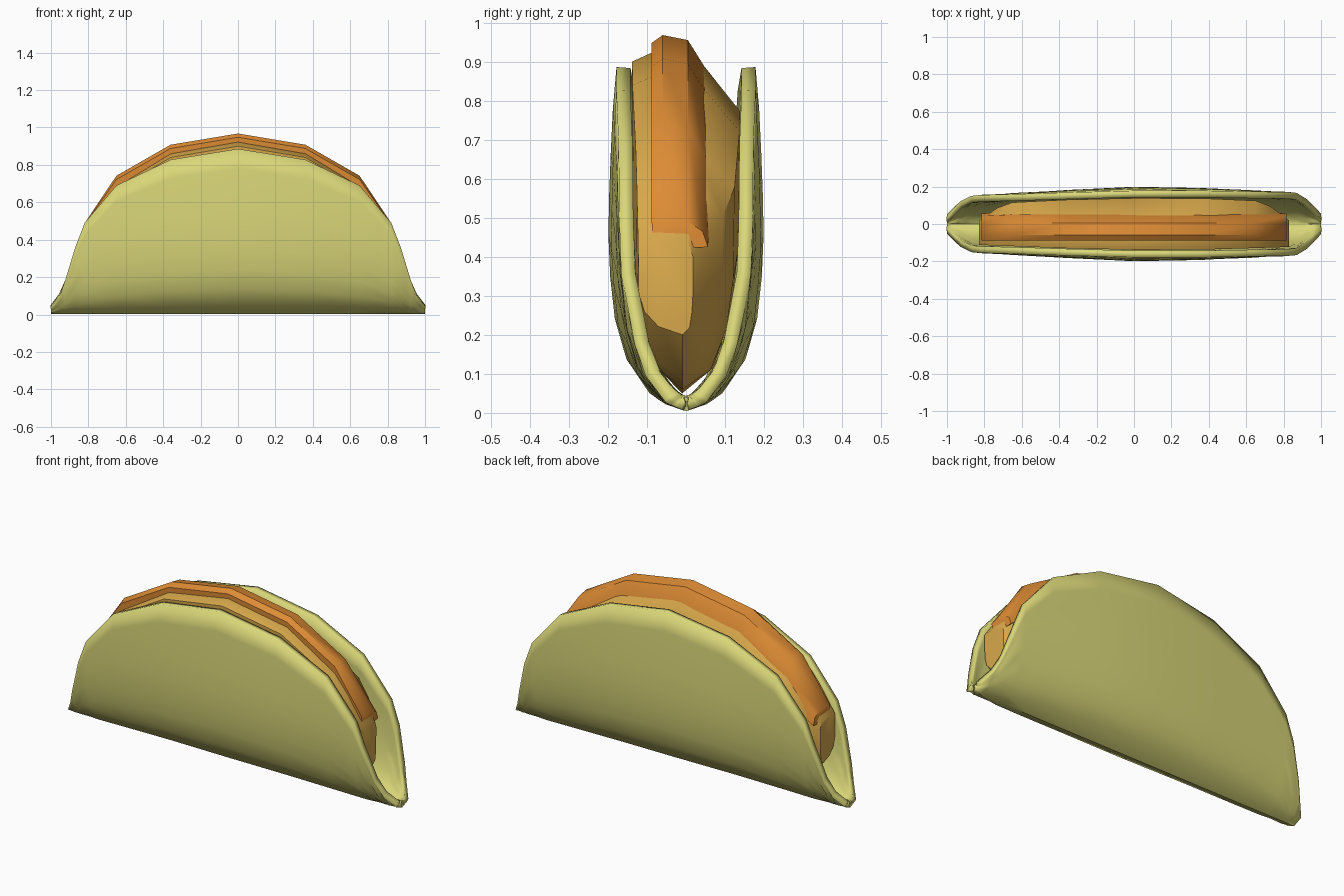
import bpy, bmesh, math

if "Cube" in bpy.data.objects:
    bpy.data.objects.remove(bpy.data.objects["Cube"])


def material(name, rgb):
    m = bpy.data.materials.new(name)
    m.diffuse_color = (*rgb, 1)
    m.use_nodes = True
    m.node_tree.nodes["Principled BSDF"].inputs["Base Color"].default_value = m.diffuse_color
    return m


def lerp(table, x):
    """Piecewise linear lookup in (x, value) pairs."""
    for (a, p), (b, q) in zip(table, table[1:]):
        if x <= b:
            return p + (q - p) * max(0, (x - a) / (b - a))
    return table[-1][1]


def loft(name, sections, mat, closed):
    """Skin a row of equal-length cross-sections running along +x."""
    bm = bmesh.new()
    rows = [[bm.verts.new(p) for p in s] for s in sections]
    n = len(rows[0])
    for a, b in zip(rows, rows[1:]):
        for j in range(n if closed else n - 1):
            k = (j + 1) % n
            bm.faces.new((a[j], a[k], b[k], b[j]))
    if closed:
        bm.faces.new(rows[0])
        bm.faces.new(rows[-1][::-1])
        bmesh.ops.recalc_face_normals(bm, faces=bm.faces)
    me = bpy.data.meshes.new(name)
    bm.to_mesh(me)
    bm.free()
    me.materials.append(mat)
    ob = bpy.data.objects.new(name, me)
    bpy.context.collection.objects.link(ob)
    return ob


def smooth(ob, angle):
    bpy.ops.object.select_all(action='DESELECT')
    ob.select_set(True)
    bpy.context.view_layer.objects.active = ob
    bpy.ops.object.shade_smooth_by_angle(angle=math.radians(angle))


shell_mat = material("corn shell", (0.70, 0.68, 0.19))
meat_mat = material("golden filling", (0.68, 0.39, 0.07))
cheese_mat = material("orange filling", (0.72, 0.26, 0.035))

# Folded shell: half cross-section, cut off at the rim height for each x
profile = [(0, 0.004), (0.07, 0.025), (0.14, 0.10), (0.18, 0.22),
           (0.2, 0.40), (0.196, 0.6), (0.185, 0.83), (0.178, 0.887)]
rim = [(0, 0.886), (0.36, 0.828), (0.65, 0.69), (0.82, 0.49), (0.87, 0.36),
       (0.925, 0.18), (0.955, 0.095), (1, 0.032)]
width = [(-1, 0.68), (-0.9, 0.76), (-0.4, 0.9), (0, 1), (0.4, 0.96), (0.87, 0.85), (1, 0.72)]


def half_profile(height, steps=9):
    pts = [profile[0]]
    for (y0, z0), (y1, z1) in zip(profile, profile[1:]):
        f = min(1, (height - z0) / (z1 - z0))
        pts.append((y0 + (y1 - y0) * f, z0 + (z1 - z0) * f))
        if f < 1:
            break
    dist = [0]
    for p, q in zip(pts, pts[1:]):
        dist.append(dist[-1] + math.dist(p, q))
    ys = [(d, p[0]) for d, p in zip(dist, pts)]
    zs = [(d, p[1]) for d, p in zip(dist, pts)]
    out = []
    for i in range(steps + 1):
        s = dist[-1] * i / steps
        out.append((lerp(ys, s), lerp(zs, s)))
    return out


sections = []
for x in [-r[0] for r in rim[:0:-1]] + [r[0] for r in rim]:
    half = half_profile(lerp(rim, abs(x)))
    w = lerp(width, x)
    sections.append([(x, -y * w, z) for y, z in half[:0:-1]] + [(x, y * w, z) for y, z in half])
shell = loft("taco_shell", sections, shell_mat, False)
sol = shell.modifiers.new("thickness", 'SOLIDIFY')
sol.thickness = 0.036
sol.offset = -1
smooth(shell, 40)

# Golden filling: wedge; station = (x, bottom, top, width of the +y side)
stations = [(0, 0.05, 0.922, 1), (0.36, 0.05, 0.86, 1), (0.65, 0.06, 0.685, 0.97),
            (0.73, 0.09, 0.59, 0.75), (0.83, 0.2, 0.44, 0.15)]
wedge = [(-0.01, 0), (-0.08, 0.09), (-0.12, 0.25), (-0.136, 0.45), (-0.138, 0.975),
         (-0.09, 1), (0.03, 0.985), (0.138, 0.83), (0.134, 0.45), (0.115, 0.25), (0.07, 0.08)]


def both_ends(st):
    return [(-s[0], *s[1:]) for s in st[:0:-1]] + st


sections = []
for x, lo, hi, k in both_ends(stations):
    w = min(1, lerp(width, x) + 0.03)
    sections.append([(x, y * w * (k if y > 0 else 1), lo + f * (hi - lo)) for y, f in wedge])
smooth(loft("golden_filling", sections, meat_mat, True), 40)

# Orange filling: curved slab along the top; station = (x, top, depth scale)
arc = [(0, 0.968, 1), (0.36, 0.908, 1), (0.65, 0.742, 1), (0.815, 0.495, 0.35)]
slab = [(-0.082, 0.22), (-0.088, 0.02), (-0.06, 0), (0.005, 0.013), (0.05, 0.085), (0.066, 0.2)]
sections = [[(x, y * (0.85 if s < 1 and y > 0 else 1), top - d * s) for y, d in slab]
            for x, top, s in both_ends(arc)]
smooth(loft("orange_filling", sections, cheese_mat, True), 40)
